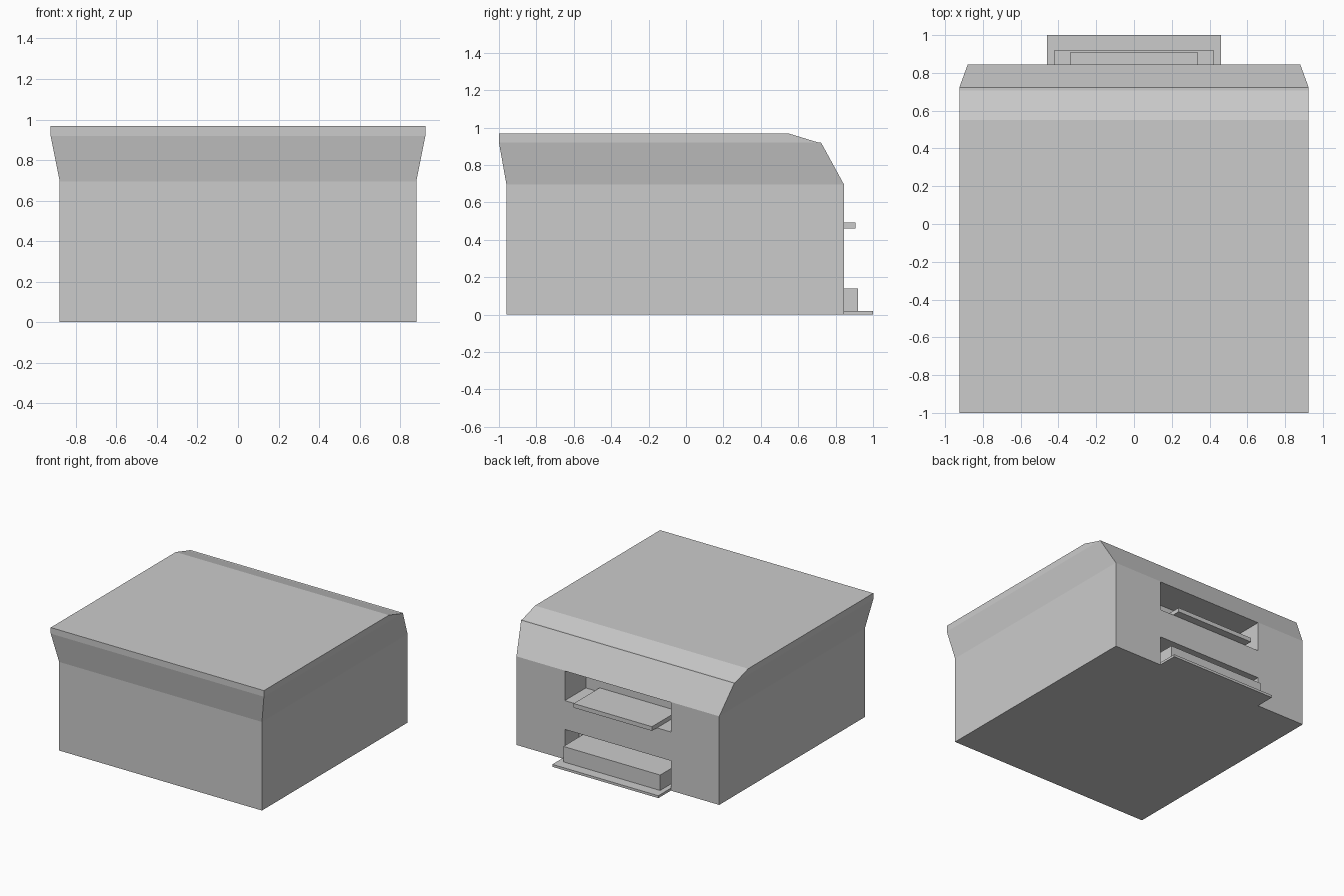
import bpy
import bmesh

default = bpy.data.objects.get("Cube")
if default:
    bpy.data.objects.remove(default, do_unlink=True)

# One plain plastic colour
grey = bpy.data.materials.new("light_grey_plastic")
grey.use_nodes = True
colour = (0.6, 0.6, 0.6, 1)
grey.diffuse_color = colour
grey.node_tree.nodes["Principled BSDF"].inputs["Base Color"].default_value = colour


def loft(name, rings):
    """Join matching point loops into a closed, flat-faced solid."""
    bm = bmesh.new()
    loops = [[bm.verts.new(p) for p in ring] for ring in rings]
    n = len(loops[0])
    for low, high in zip(loops, loops[1:]):
        for i in range(n):
            j = (i + 1) % n
            bm.faces.new((low[i], low[j], high[j], high[i]))
    bm.faces.new(loops[0][::-1])
    bm.faces.new(loops[-1])
    bmesh.ops.recalc_face_normals(bm, faces=bm.faces[:])
    mesh = bpy.data.meshes.new(name)
    bm.to_mesh(mesh)
    bm.free()
    mesh.materials.append(grey)
    obj = bpy.data.objects.new(name, mesh)
    bpy.context.collection.objects.link(obj)
    return obj


def rect(half, front, back, z):
    return [(-half, front, z), (half, front, z), (half, back, z), (-half, back, z)]


def box(name, half, y, z):
    return loft(name, [rect(half, *y, z[0]), rect(half, *y, z[1])])


HALF, TOP_HALF = 0.88, 0.925
BACK = 0.845
SHOULDER, RIM, TOP = 0.695, 0.92, 0.968
SLOT_HALF = 0.46
FLOOR = 0.46                        # floor of the upper slot
UPPER_WALL, LOWER_WALL = 0.585, 0.67  # inner end of each slot

# Housing with flared upper edge
housing = loft("housing", [
    rect(HALF, -0.96, BACK, 0),
    rect(HALF, -0.96, BACK, SHOULDER),
    rect(TOP_HALF, -1, 0.722, RIM),
])

# Two openings cut in the back
slots = {
    "upper_slot_cutter": ((UPPER_WALL, 1.1), (FLOOR, SHOULDER - 0.003)),
    "lower_slot_cutter": ((LOWER_WALL, 1.1), (-0.1, 0.234)),
}
for name, (y, z) in slots.items():
    cutter = box(name, SLOT_HALF, y, z)
    cutter.hide_render = True
    cutter.hide_set(True)
    cut = housing.modifiers.new(name, "BOOLEAN")
    cut.operation = "DIFFERENCE"
    cut.solver = "EXACT"
    cut.object = cutter

# Apply the cuts, then drop the cutters
bpy.context.view_layer.update()
evaluated = housing.evaluated_get(bpy.context.evaluated_depsgraph_get())
cut_mesh = bpy.data.meshes.new_from_object(evaluated)
housing.modifiers.clear()
housing.data = cut_mesh
for name in slots:
    bpy.data.objects.remove(bpy.data.objects[name], do_unlink=True)

# Lid with a sloping back edge, leaving a narrow ledge
profile = [(-1, RIM), (0.708, RIM), (0.55, TOP), (-1, TOP)]
loft("lid", [[(x, y, z) for y, z in profile] for x in (-TOP_HALF, TOP_HALF)])

# Paper trays
box("upper_tray", 0.34, (UPPER_WALL, 0.907), (FLOOR, 0.493))
box("lower_tray_plate", SLOT_HALF, (LOWER_WALL, 1), (0, 0.019))
box("lower_tray_box", 0.42, (LOWER_WALL, 0.92), (0.019, 0.14))
